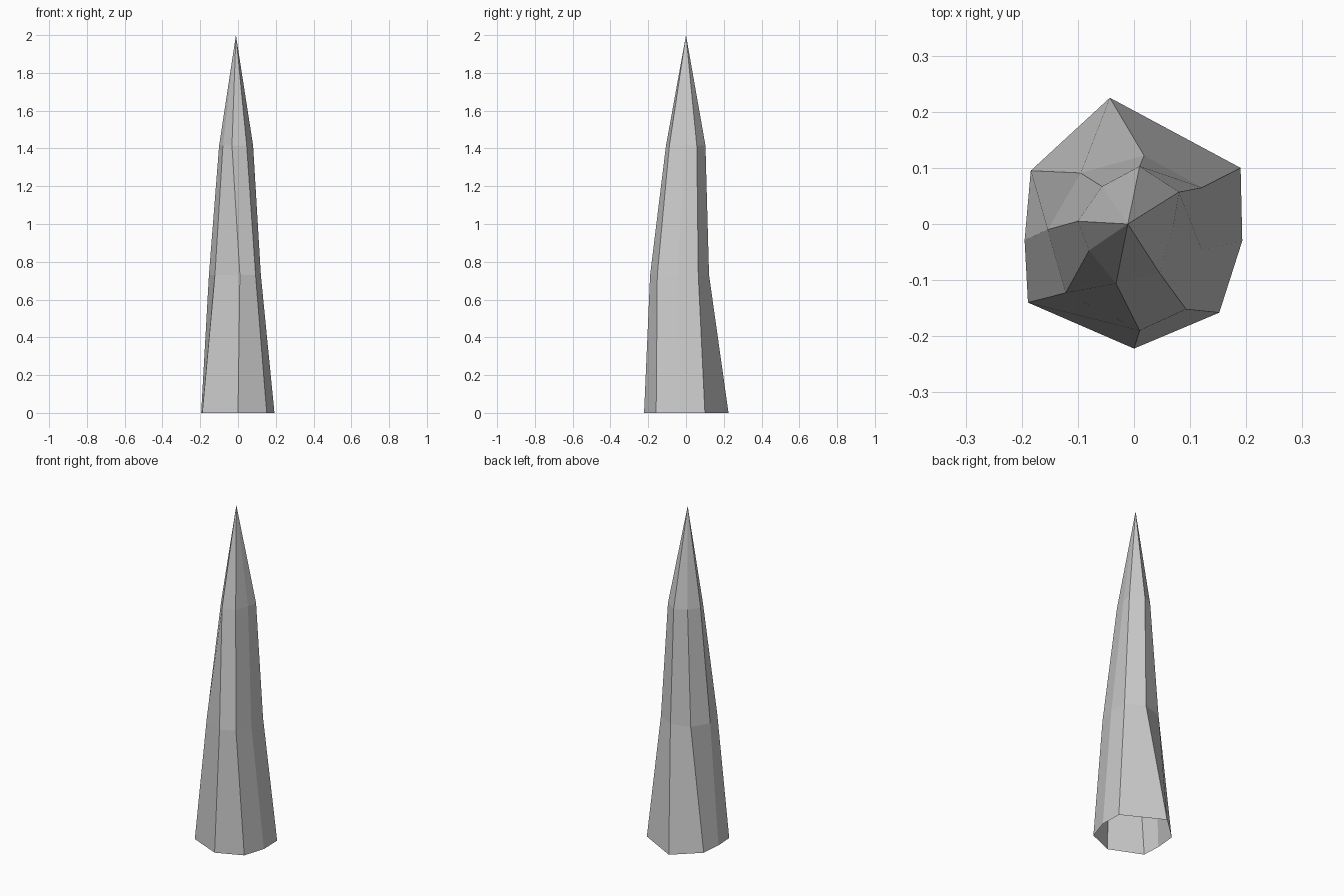
import bpy, bmesh

if "Cube" in bpy.data.objects:
    bpy.data.objects.remove(bpy.data.objects["Cube"])

# Irregular eight-sided cross-sections, counter-clockwise from back right
sections = [
    (0.0, [(.19, .10), (-.043, .225), (-.184, .095), (-.195, -.029),
           (-.189, -.14), (0, -.222), (.152, -.158), (.193, -.03)]),
    (0.73, [(.121, .065), (.018, .122), (-.095, .091), (-.154, -.01),
            (-.122, -.123), (.01, -.19), (.093, -.152), (.121, -.046)]),
    (1.415, [(.08, .057), (.01, .103), (-.057, .067), (-.10, .005),
             (-.08, -.047), (-.032, -.106), (.046, -.088), (.07, -.005)]),
]

bm = bmesh.new()
rings = [[bm.verts.new((x, y, z)) for x, y in pts] for z, pts in sections]
tip = bm.verts.new((-.011, 0, 2))

# Side walls, open at the bottom
for low, high in zip(rings, rings[1:]):
    for i in range(8):
        j = (i + 1) % 8
        bm.faces.new((low[i], low[j], high[j], high[i]))

# Pointed top
for i in range(8):
    bm.faces.new((rings[-1][i], rings[-1][(i + 1) % 8], tip))

mesh = bpy.data.meshes.new("stone_spike")
bm.to_mesh(mesh)
bm.free()
bpy.context.collection.objects.link(bpy.data.objects.new("stone_spike", mesh))
